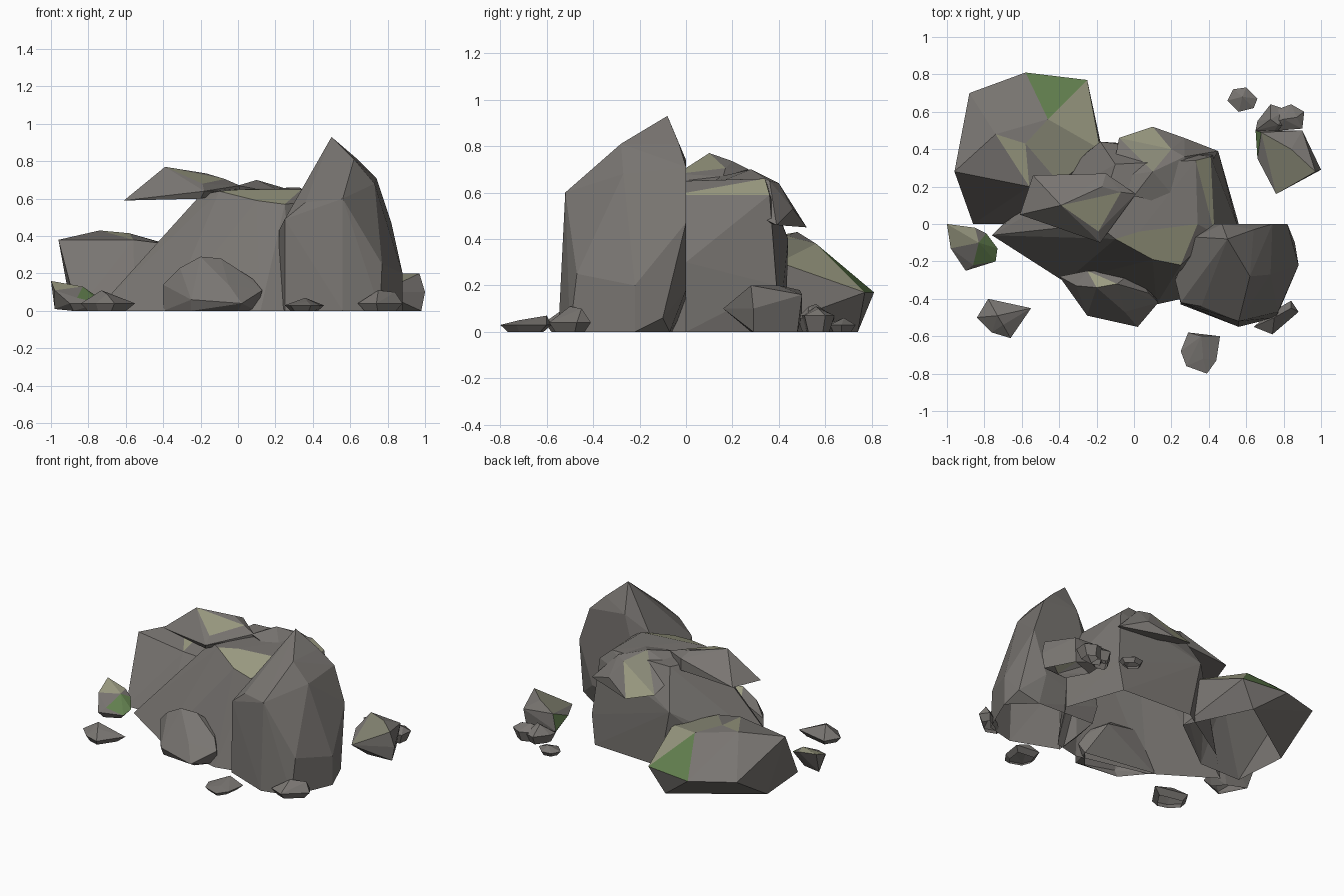
import bpy
import bmesh
from mathutils import Vector
from mathutils.bvhtree import BVHTree

default_cube = bpy.data.objects.get("Cube")
if default_cube:
    bpy.data.objects.remove(default_cube, do_unlink=True)


def make_material(name, red, green, blue):
    material = bpy.data.materials.new(name)
    material.use_nodes = True
    colour = (red, green, blue, 1)
    material.diffuse_color = colour
    shader = material.node_tree.nodes["Principled BSDF"]
    shader.inputs["Base Color"].default_value = colour
    shader.inputs["Roughness"].default_value = .9
    return material


palette = {
    "stone": make_material("stone grey", .19, .178, .166),
    "olive": make_material("olive grey", .24, .24, .175),
    "lichen": make_material("pale lichen", .33, .33, .225),
    "moss": make_material("moss green", .12, .21, .075),
}
slots = list(palette)


def rock(name, corners, **patches):
    """Chiselled open-bottomed rock: hull around a few corners, with tinted facets.
    Each patch colour lists the plan positions of the facets it tints."""
    bm = bmesh.new()
    for corner in corners:
        bm.verts.new(corner)
    bmesh.ops.convex_hull(bm, input=list(bm.verts))
    loose = [vert for vert in bm.verts if not vert.link_faces]
    bmesh.ops.delete(bm, geom=loose, context="VERTS")
    bmesh.ops.dissolve_limit(bm, angle_limit=.03,
                             verts=list(bm.verts), edges=list(bm.edges))
    bmesh.ops.recalc_face_normals(bm, faces=list(bm.faces))

    # Leave the underside open where the rock meets the ground
    underside = [face for face in bm.faces if face.normal.z < -.9
                 and all(vert.co.z < .02 for vert in face.verts)]
    bmesh.ops.delete(bm, geom=underside, context="FACES")
    bm.faces.ensure_lookup_table()

    # Tint the facet found straight below each patch position
    tree = BVHTree.FromBMesh(bm)
    for colour, spots in patches.items():
        for x, y in spots:
            index = tree.ray_cast(Vector((x, y, 5)), Vector((0, 0, -1)))[2]
            if index is not None:
                bm.faces[index].material_index = slots.index(colour)

    mesh = bpy.data.meshes.new(name)
    bm.to_mesh(mesh)
    bm.free()
    for material in palette.values():
        mesh.materials.append(material)
    obj = bpy.data.objects.new(name, mesh)
    bpy.context.collection.objects.link(obj)


def pebble(name, outline, crown, waist):
    """Small stone: plan outline at waist height, shrunken foot, raised crown."""
    mid_x = sum(x for x, y in outline) / len(outline)
    mid_y = sum(y for x, y in outline) / len(outline)
    foot = [(mid_x + (x - mid_x) * .7, mid_y + (y - mid_y) * .7, 0)
            for x, y in outline]
    rock(name, [(x, y, waist) for x, y in outline] + foot + crown)


# Tall pointed rock with an upright back, undercut at the rear corner
rock("tall_rock", [
    (.5, -.08, .93), (.33, -.07, .62), (.47, 0, .74), (.64, -.03, .81),
    (.62, -.28, .81), (.74, 0, .71), (.73, -.27, .68), (.56, -.52, .6),
    (.36, -.44, .58), (.25, -.42, .49), (.22, -.3, .43), (.82, 0, .47),
    (.77, -.47, .25), (.22, -.3, .04), (.25, -.43, 0), (.56, -.55, 0),
    (.76, -.5, 0), (.88, -.22, 0), (.88, -.22, .2), (.86, -.1, .06),
    (.72, 0, .18), (.72, -.07, 0), (.3, 0, .1), (.3, -.05, 0),
])

# Broad central mass with a bevelled top edge
rock("central_rock", [
    (-.2, 0, .62), (-.1, -.08, .64), (.03, -.04, .65), (.1, -.19, .59),
    (.25, -.22, .57), (.34, 0, .65), (.43, -.05, .59), (.33, .34, .66),
    (.41, .36, .59), (-.1, .32, .65), (-.76, -.06, 0), (-.37, -.31, 0),
    (.12, -.43, 0), (.3, -.39, 0), (.56, 0, 0), (.55, 0, .3),
    (.45, .39, .2), (.42, .4, 0), (-.1, .43, 0), (-.18, .44, .4),
    (-.55, .15, 0),
], lichen=[(.25, -.12), (.38, .2)])

# Outcrop overhanging the back
rock("back_outcrop", [
    (.1, .52, .45), (-.08, .46, .5), (.1, .28, .7), (.27, .36, .65),
    (.45, .39, .46), (0, .15, .67), (.27, .08, .62), (.2, .2, .5),
    (-.12, .25, .6), (.27, .46, .53), (.2, .4, .64),
], lichen=[(.13, .42)], olive=[(-.02, .4)])

# Thin slab resting on top
rock("top_slab", [
    (-.61, .05, .59), (-.54, .26, .6), (-.39, .1, .77), (-.15, .27, .7),
    (-.17, .2, .735), (-.07, .17, .705), (.01, .16, .67), (.01, .16, .645),
    (-.19, -.04, .68), (-.18, -.1, .64), (-.2, -.07, .6), (-.15, .27, .62),
], lichen=[(-.22, .07)])

# Low boulder at the rear
rock("rear_boulder", [
    (-.96, .28, .38), (-.88, .7, .2), (-.58, .81, .17), (-.25, .77, .17),
    (-.74, .48, .43), (-.46, .56, .38), (-.58, .43, .415), (-.56, .2, .38),
    (-.4, .22, .36), (-.18, .4, .3), (-.17, .28, .2), (-.86, 0, 0),
    (-.55, 0, 0), (-.89, .38, 0), (-.36, .74, 0), (-.15, .3, 0),
], moss=[(-.4, .72)], olive=[(-.35, .35)], lichen=[(-.28, .55), (-.62, .38)])

# Small boulder leaning on the front, undercut along its toe
rock("front_boulder", [
    (-.4, -.28, 0), (-.4, -.28, .14), (-.31, -.33, .23), (-.2, -.34, .29),
    (-.09, -.32, .28), (-.25, -.49, .06), (-.25, -.46, 0), (.02, -.55, .04),
    (0, -.48, 0), (-.05, -.47, .14), (.13, -.42, .11), (.08, -.37, .17),
    (.1, -.36, 0), (-.25, -.25, .24), (0, -.25, .2),
], lichen=[(-.2, -.3)])

# Larger scattered stones, partly overgrown
rock("rear_left_stone", [
    (.65, .5, .07), (.66, .35, .12), (.84, .4, .2), (.97, .28, .2),
    (.76, .16, .1), (1, .29, .1), (.98, .29, 0), (.9, .5, .16),
    (.88, .48, 0), (.72, .42, 0), (.8, .28, 0), (.68, .49, .18),
], lichen=[(.74, .36)], olive=[(.86, .28)], moss=[(.66, .46), (.665, .42)])

rock("side_stone", [
    (-1, 0, .16), (-.98, -.13, .11), (-.85, -.02, .13), (-.79, -.05, .1),
    (-.83, -.1, .13), (-.9, -.25, .04), (-.86, -.22, .07), (-.74, -.2, .04),
    (-.73, -.13, .06), (-.98, -.06, .01), (-.88, -.22, 0),
    (-.78, -.17, 0), (-.84, -.1, 0),
], lichen=[(-.92, -.06), (-.85, -.04), (-.94, -.1)],
    moss=[(-.77, -.13), (-.79, -.17), (-.78, -.1)])

# Pebbles scattered around the outcrop
pebble("rear_cluster_stone",
       [(.65, .5), (.66, .55), (.73, .64), (.82, .61), (.82, .52), (.74, .48)],
       [(.73, .56, .12), (.77, .53, .11)], .06)

pebble("rear_cluster_pebble",
       [(.7, .53), (.76, .61), (.84, .64), (.91, .6), (.9, .51), (.78, .5)],
       [(.8, .56, .11), (.87, .57, .1)], .07)

pebble("far_rear_pebble",
       [(.5, .66), (.53, .72), (.6, .73), (.66, .67), (.64, .62), (.56, .6)],
       [(.58, .68, .06)], .03)

pebble("front_right_pebble",
       [(-.84, -.5), (-.78, -.4), (-.55, -.45), (-.66, -.61), (-.76, -.58)],
       [(-.73, -.49, .11), (-.7, -.54, .09)], .04)

pebble("front_pebble",
       [(.25, -.68), (.29, -.58), (.46, -.6), (.44, -.73), (.39, -.8), (.28, -.76)],
       [(.36, -.6, .07), (.37, -.72, .05)], .03)

pebble("front_left_pebble",
       [(.64, -.55), (.72, -.48), (.84, -.41), (.88, -.47), (.74, -.59)],
       [(.75, -.5, .11), (.84, -.45, .1)], .04)
